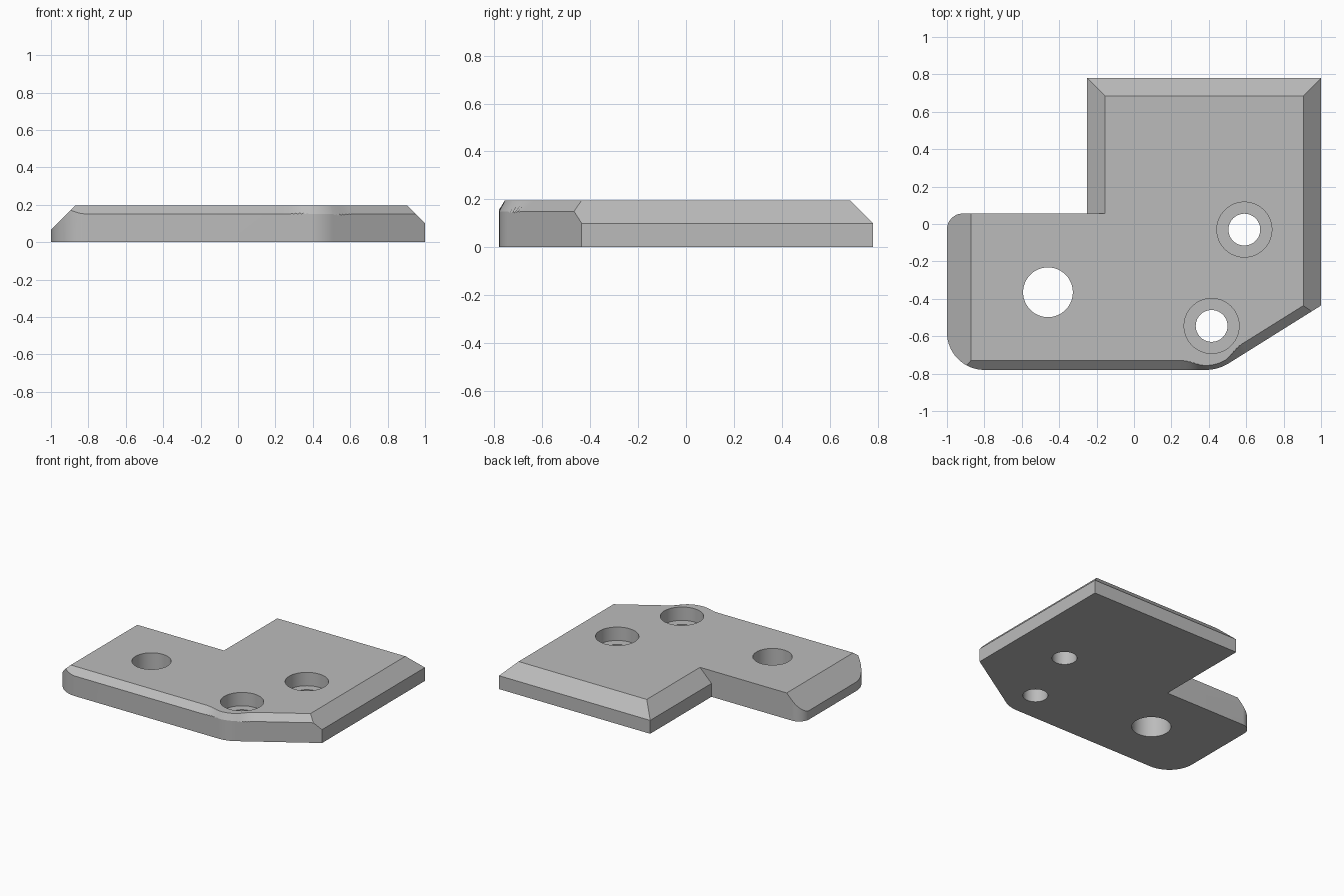
import bpy, bmesh, math
from mathutils import Vector

default = bpy.data.objects.get("Cube")
if default:
    bpy.data.objects.remove(default)

TOP = 0.195
EDGE = 0.15          # lower line of the front chamfer

grey = bpy.data.materials.new("plain_grey")
grey.use_nodes = True
grey.diffuse_color = (0.5, 0.5, 0.5, 1)
grey.node_tree.nodes["Principled BSDF"].inputs["Base Color"].default_value = (0.5, 0.5, 0.5, 1)


def fillet(prev, corner, nxt, radius, steps=16):
    """Points of a round corner between two straight edges."""
    c = Vector(corner)
    a, b = (Vector(prev) - c).normalized(), (Vector(nxt) - c).normalized()
    half = a.angle(b) / 2
    centre = c + (a + b).normalized() * radius / math.sin(half)
    start = c + a * radius / math.tan(half) - centre
    end = c + b * radius / math.tan(half) - centre
    sweep = math.pi - 2 * half
    return [centre + (start * math.sin(sweep * (1 - i / steps))
                      + end * math.sin(sweep * i / steps)) / math.sin(sweep)
            for i in range(steps + 1)]


def loft(name, rings):
    """Closed solid through a list of matching rings."""
    bm = bmesh.new()
    loops = [[bm.verts.new(p) for p in ring] for ring in rings]
    n = len(loops[0])
    for lo, hi in zip(loops, loops[1:]):
        for i in range(n):
            j = (i + 1) % n
            bm.faces.new((lo[i], lo[j], hi[j], hi[i]))
    bm.faces.new(loops[0][::-1])
    bm.faces.new(loops[-1])
    bmesh.ops.recalc_face_normals(bm, faces=bm.faces)
    mesh = bpy.data.meshes.new(name)
    bm.to_mesh(mesh)
    bm.free()
    mesh.materials.append(grey)
    obj = bpy.data.objects.new(name, mesh)
    bpy.context.collection.objects.link(obj)
    return obj


def prism(name, points, z0, z1):
    return loft(name, [[(p[0], p[1], z) for p in points] for z in (z0, z1)])


def circle(x, y, r, n=64):
    return [(x + r * math.cos(math.tau * i / n), y + r * math.sin(math.tau * i / n))
            for i in range(n)]


def cut(target, cutter):
    cutter.hide_render = True
    mod = target.modifiers.new("cut", 'BOOLEAN')
    mod.operation, mod.solver, mod.object = 'DIFFERENCE', 'EXACT', cutter
    bpy.context.view_layer.objects.active = target
    bpy.ops.object.modifier_apply(modifier=mod.name)
    bpy.data.objects.remove(cutter)


# Plate outline with its three round corners
front_left, nose, right_end = (-1, -0.78), (0.45, -0.78), (1, -0.436)
back_left, notch = (-1, 0.056), (-0.25, 0.056)
nose_arc = fillet(front_left, nose, right_end, 0.23)
outline = (fillet(back_left, front_left, nose, 0.2) + nose_arc
           + [right_end, (1, 0.78), (-0.25, 0.78), notch]
           + fillet(notch, back_left, front_left, 0.085))
plate = prism("bracket_plate", outline, 0, TOP)

# Straight chamfers on the right, back and left edges
bm = bmesh.new()
bm.from_mesh(plate.data)
for point, normal in (((1, 0, 0.1), (1, 0, 1)),
                      ((0, 0.78, 0.1), (0, 1, 1)),
                      ((-1, 0, 0.067), (-1, 0, 1))):
    res = bmesh.ops.bisect_plane(bm, geom=bm.verts[:] + bm.edges[:] + bm.faces[:],
                                 plane_co=point, plane_no=normal, clear_outer=True)
    rim = [e for e in res["geom_cut"] if isinstance(e, bmesh.types.BMEdge)]
    bmesh.ops.holes_fill(bm, edges=rim, sides=0)
bmesh.ops.recalc_face_normals(bm, faces=bm.faces)
bm.to_mesh(plate.data)
bm.free()

# Chamfer on the short left edge, stopping at the notch
wedge = [(-0.35, 0.0), (-0.05, 0.3), (-0.35, 0.3)]
cut(plate, loft("wedge_cutter", [[(x, y, z) for x, z in wedge] for y in (0.056, 1)]))

# Front chamfer, narrowing where it passes the counterbored nose hole
corner = Vector(nose)
slope = (Vector(right_end) - corner).normalized()
reach = [0.07 + 0.02 * i for i in range(9)]
path = ([Vector((-1.2, -0.78))] + [corner - Vector((d, 0)) for d in reversed(reach)]
        + nose_arc + [corner + slope * d for d in reach] + [corner + slope * 0.9])
rings = []
for i, p in enumerate(path):
    along = (path[min(i + 1, len(path) - 1)] - path[max(i - 1, 0)]).normalized()
    out = Vector((along.y, -along.x))
    t = min(max(((p - corner).length - 0.06) / 0.13, 0), 1)
    width = 0.024 + 0.026 * t * t * (3 - 2 * t)
    rise = TOP - EDGE
    section = [(0.06, EDGE - 0.06 * rise / width), (-2 * width, EDGE + 2 * rise),
               (0.06, EDGE + 2 * rise)]
    rings.append([(p + out * o).to_3d() + Vector((0, 0, z)) for o, z in section])
cut(plate, loft("front_chamfer_cutter", rings))

# Plain hole, then two counterbored screw holes
cut(plate, prism("plain_hole_cutter", circle(-0.46, -0.365, 0.133), -0.1, 0.4))
for x, y in ((0.59, -0.03), (0.415, -0.545)):
    cut(plate, prism("screw_hole_cutter", circle(x, y, 0.085), -0.1, 0.4))
    cut(plate, prism("counterbore_cutter", circle(x, y, 0.147), 0.095, 0.4))

# Smooth round walls, sharp edges elsewhere
bpy.ops.object.select_all(action='DESELECT')
plate.select_set(True)
bpy.context.view_layer.objects.active = plate
bpy.ops.object.shade_smooth_by_angle(angle=math.radians(20))
